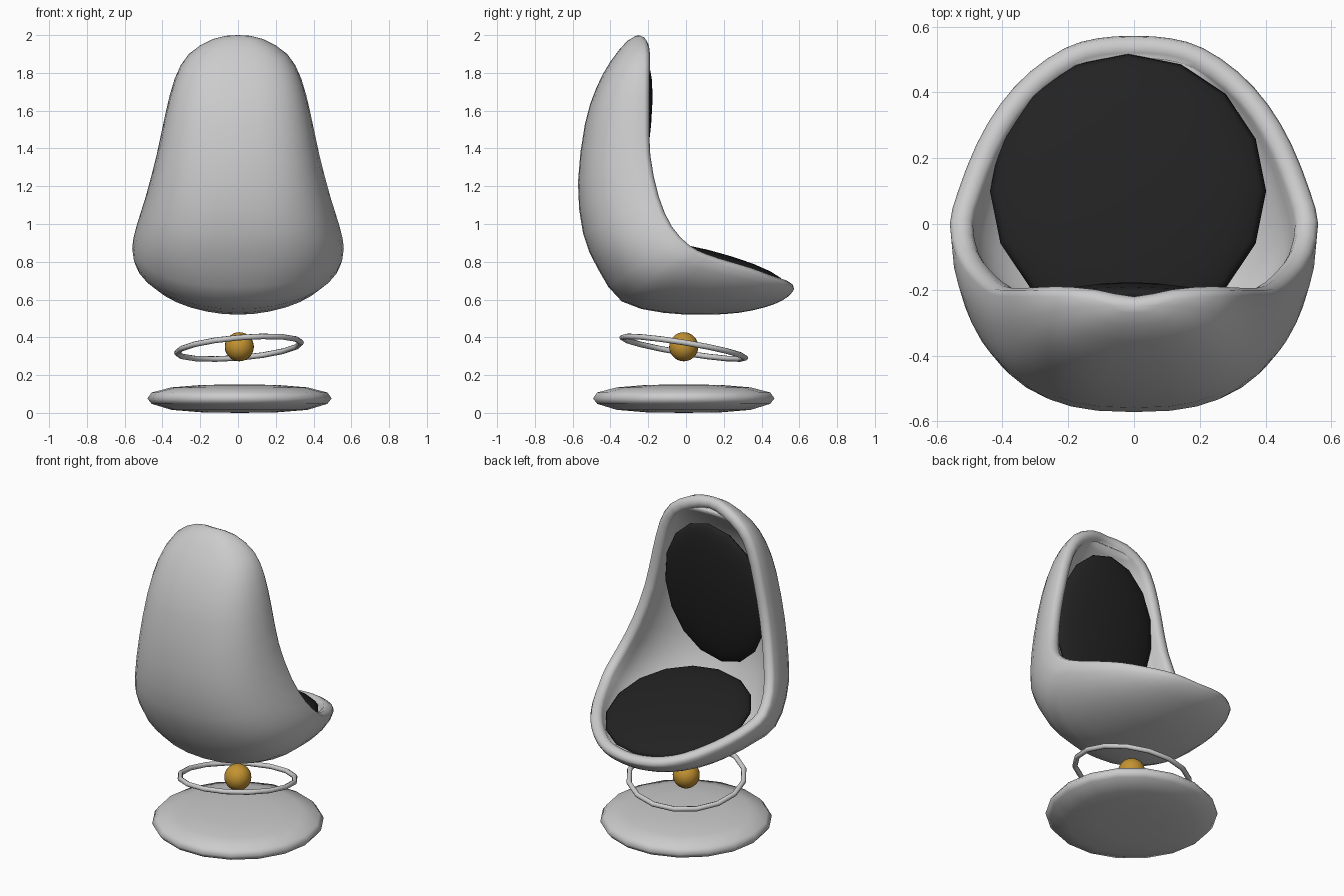
import bpy, bmesh
from math import sin, cos, pi, radians
from mathutils import Vector

if "Cube" in bpy.data.objects:
    bpy.data.objects.remove(bpy.data.objects["Cube"])


def material(name, rgb):
    m = bpy.data.materials.new(name)
    m.diffuse_color = (*rgb, 1)
    m.use_nodes = True
    m.node_tree.nodes["Principled BSDF"].inputs["Base Color"].default_value = m.diffuse_color
    return m


def mesh_object(name, bm):
    bmesh.ops.remove_doubles(bm, verts=bm.verts, dist=1e-4)
    bmesh.ops.recalc_face_normals(bm, faces=bm.faces)
    for f in bm.faces:
        f.smooth = True
    me = bpy.data.meshes.new(name)
    bm.to_mesh(me)
    bm.free()
    ob = bpy.data.objects.new(name, me)
    bpy.context.collection.objects.link(ob)
    return ob


def ellipsoid(name, loc, scale, tilt=0, segs=16, rings=10, mat=None):
    bpy.ops.mesh.primitive_uv_sphere_add(segments=segs, ring_count=rings, radius=1, location=loc,
                                         rotation=(radians(tilt), 0, 0))
    ob = bpy.context.object
    ob.name = name
    ob.scale = scale
    bpy.ops.object.shade_smooth()
    if mat:
        ob.data.materials.append(mat)
    return ob


# Shell stations from top to front lip: spine y, z, then rim x, y, z
keys = [
    (-.25, 2.0, 0, -.25, 2.0),
    (-.31, 1.97, .13, -.228, 1.98),
    (-.40, 1.86, .26, -.22, 1.90),
    (-.475, 1.72, .335, -.22, 1.77),
    (-.535, 1.53, .385, -.22, 1.58),
    (-.572, 1.22, .432, -.215, 1.36),
    (-.545, .95, .49, -.17, 1.14),
    (-.465, .76, .54, -.10, .98),
    (-.34, .59, .56, 0, .87),
    (-.12, .53, .535, .10, .815),
    (.10, .52, .48, .24, .77),
    (.28, .53, .41, .36, .735),
    (.42, .56, .32, .46, .70),
    (.51, .595, .21, .535, .675),
    (.555, .63, .11, .565, .663),
    (.572, .655, 0, .572, .655),
]


def flip(s):
    return (s[0], s[1], -s[2], s[3], s[4])


# Smooth midpoints between the stations
padded = [flip(keys[1])] + keys + [flip(keys[-2])]
stations = []
for i in range(len(keys) - 1):
    p, q, r, s = padded[i:i + 4]
    stations += [q, tuple((9 * (b + c) - a - d) / 16 for a, b, c, d in zip(p, q, r, s))]
stations.append(keys[-1])

WALL, LIP, BULGE, ARC = .09, .07, .025, 9
last = len(stations) - 1


def arc(centre, depth, width, n):
    """Quarter superellipse from the spine to the rim."""
    pts = []
    for k in range(ARC + 1):
        a = pi / 2 * k / ARC
        c, s = max(cos(a), 0) ** (2 / n), sin(a) ** (2 / n)
        if k == ARC:
            c = 0
        pts.append(centre + depth * c + Vector((width * s, 0, 0)))
    return pts


def section(i):
    sy, sz, rx, ry, rz = stations[i]
    rim = Vector((rx, ry, rz))
    q = stations[min(max(i, 2), last - 2)]
    d = Vector((0, q[0] - q[3], q[1] - q[4])).normalized()
    if i == 0:
        t = Vector((1, 0, 0))
    elif i == last:
        t = Vector((-1, 0, 0))
    else:
        t = Vector(stations[i + 1][2:]) - Vector(stations[i - 1][2:])
    inner = rim + t.cross(d).normalized() * LIP
    inner.x = max(inner.x, 0)
    n = 2.6 - .65 * min(max((i / 2 - 6.5) / 2.5, 0), 1)
    c0, c1 = Vector((0, ry, rz)), Vector((0, inner.y, inner.z))
    depth = Vector((0, sy - ry, sz - rz))
    outer_pts = arc(c0, depth, rim.x, n)
    inner_pts = arc(c1, d * max(depth.length - WALL, 0), inner.x, min(n, 2.0))
    mid, half = (rim + inner) / 2, (rim - inner) / 2
    lip = [mid + half * cos(pi * k / 4) - d * BULGE * sin(pi * k / 4) for k in (1, 2, 3)]
    return outer_pts + lip + inner_pts[::-1]


# Seat shell: half built, then mirrored
bm = bmesh.new()
rows = [[bm.verts.new(p) for p in section(i)] for i in range(last + 1)]
for r0, r1 in zip(rows, rows[1:]):
    for k in range(len(r0) - 1):
        bm.faces.new((r0[k], r0[k + 1], r1[k + 1], r1[k]))
shell = mesh_object("seat_shell", bm)
mir = shell.modifiers.new("mirror", 'MIRROR')
mir.merge_threshold = .001

# Cushions
dark = material("dark_fabric", (.016, .016, .016))
ellipsoid("seat_cushion", (-.018, .10, .79), (.42, .43, .075), -14, 16, 10, dark)
ellipsoid("back_cushion", (-.01, -.275, 1.395), (.345, .46, .075), 82, 16, 10, dark)

# Ball and tilted ring
gold = material("gold", (.55, .29, .03))
ellipsoid("ball", (.007, -.012, .35), (.077,) * 3, 0, 24, 14, gold)
bpy.ops.mesh.primitive_torus_add(major_radius=.33, minor_radius=.015, major_segments=16,
                                 minor_segments=8, location=(.005, -.012, .345))
ring = bpy.context.object
ring.name = "ring"
ring.rotation_euler = Vector((0, 0, 1)).rotation_difference(Vector((-.085, .165, 1)).normalized()).to_euler()
bpy.ops.object.shade_smooth()

# Lathed base disc
profile = [(0, 0), (.2, .003), (.36, .016), (.465, .048), (.488, .077),
           (.465, .108), (.36, .135), (.2, .148), (0, .151)]
bm = bmesh.new()
SEG = 18
rows = [[bm.verts.new((r * cos(2 * pi * k / SEG) + .008, r * sin(2 * pi * k / SEG) - .012, z))
         for r, z in profile] for k in range(SEG)]
for k in range(SEG):
    a, b = rows[k], rows[(k + 1) % SEG]
    for m in range(len(profile) - 1):
        bm.faces.new((a[m], b[m], b[m + 1], a[m + 1]))
mesh_object("base", bm)
